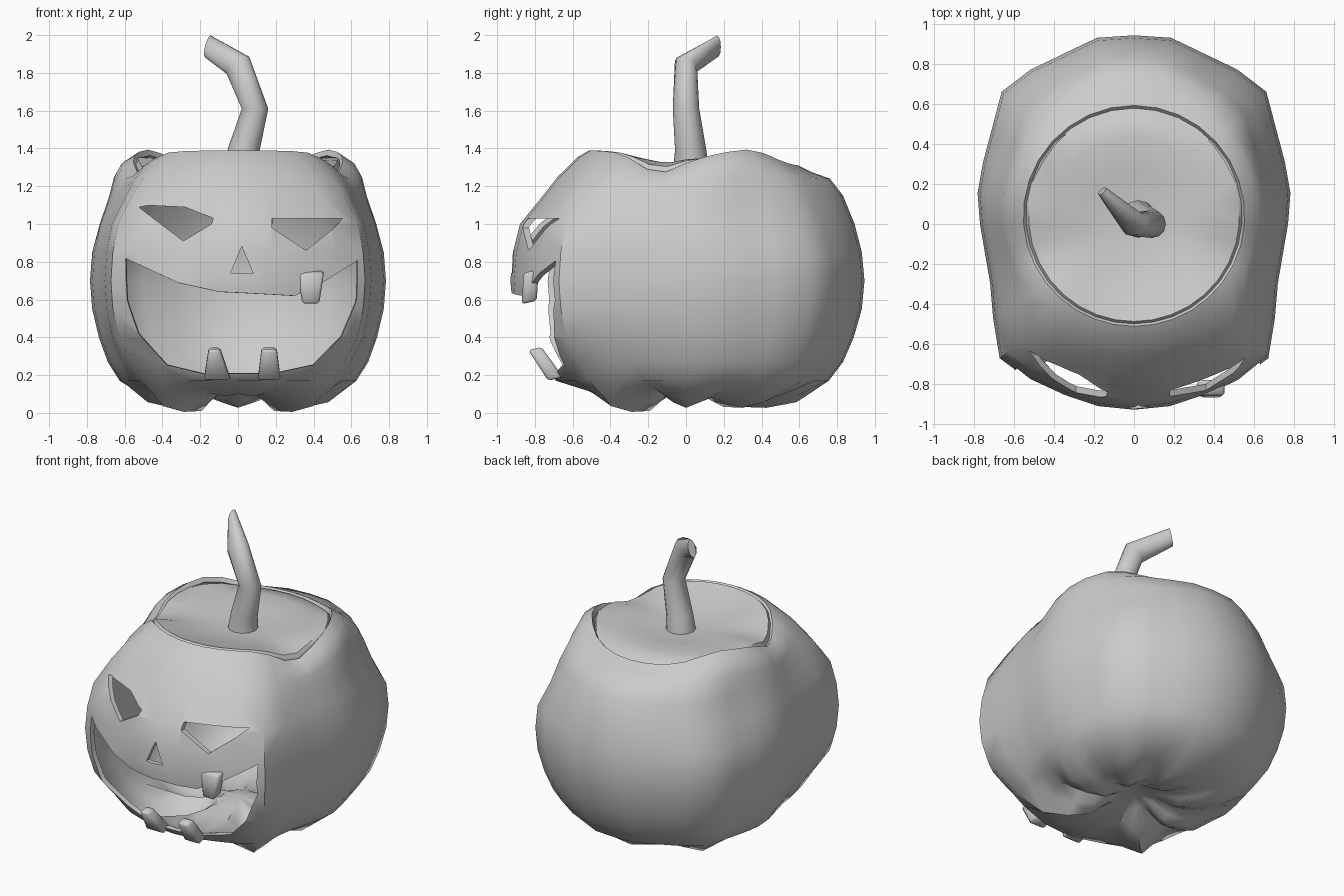
import bpy, bmesh, math
from mathutils import Vector

if "Cube" in bpy.data.objects:
    bpy.data.objects.remove(bpy.data.objects["Cube"])

SEG = 32
# half outline seen from above, front to back
OUTLINE = [(0, -.93), (.2, -.91), (.5, -.8), (.69, -.66), (.72, -.3),
           (.78, .05), (.785, .2), (.65, .71), (.17, .94), (0, .945)]
# radius factor and height, from bottom dimple to top of lid
PROFILE = [(0, .15), (.15, .12), (.3, .06), (.45, .055), (.62, .085), (.8, .17), (.88, .27),
           (.94, .4), (.985, .55), (1, .7), (.985, .85), (.945, 1.0), (.88, 1.15), (.81, 1.25),
           (.71, 1.33), (.635, 1.365), (.62, 1.35), (.605, 1.365), (.47, 1.355), (.3, 1.32),
           (.12, 1.3), (0, 1.3)]
SIDE_DIP = {12: .02, 13: .06, 14: .1, 15: .1, 16: .09, 17: .07, 18: .03}
BACK_DROP = {13: .01, 14: .055, 15: .055, 16: .055, 17: .055, 18: .02}
LOBE_RISE = {13: .02, 14: .05, 15: .06, 16: .04, 17: .02}


def new_object(name, bm):
    bmesh.ops.recalc_face_normals(bm, faces=bm.faces)
    me = bpy.data.meshes.new(name)
    bm.to_mesh(me)
    bm.free()
    ob = bpy.data.objects.new(name, me)
    bpy.context.collection.objects.link(ob)
    return ob


def loft(bm, rings):
    """Skin a list of rings; a ring of one point becomes a pole, open ends are capped."""
    vs = [[bm.verts.new(p) for p in r] for r in rings]
    for a, b in zip(vs, vs[1:]):
        n = max(len(a), len(b))
        for i in range(n):
            j = (i + 1) % n
            if len(a) == 1:
                bm.faces.new((a[0], b[i], b[j]))
            elif len(b) == 1:
                bm.faces.new((a[i], a[j], b[0]))
            else:
                bm.faces.new((a[i], a[j], b[j], b[i]))
    for end in (vs[0], vs[-1]):
        if len(end) > 2:
            bm.faces.new(end)


def outline_radius(t):
    """Radius of the outline at angle t, with t = 0 at the front and pi at the back."""
    d = Vector((math.sin(t), -math.cos(t)))
    for p, q in zip(OUTLINE, OUTLINE[1:]):
        a0, a1 = math.atan2(p[0], -p[1]), math.atan2(q[0], -q[1])
        if a0 - 1e-6 <= t <= a1 + 1e-6:
            e = Vector(q) - Vector(p)
            return (p[0] * e.y - p[1] * e.x) / (d.x * e.y - d.y * e.x)
    return .94


def pumpkin(name, scale=1.0, zscale=1.0):
    rings = []
    for k, (f, z) in enumerate(PROFILE):
        ring = []
        for i in range(SEG):
            a = 2 * math.pi * i / SEG
            t = min(a, 2 * math.pi - a)
            front, back = max(0, math.cos(t)), max(0, -math.cos(t))
            g = f * (1 - .075 * front) if (z < .35 or z > 1.1) else f
            h = z
            if 1 < k < 5:                                   # lobes underneath
                amp = .05 if t < 1.2 else .028
                h -= amp * math.cos(8 * a) * (1 - front ** 16) - .045 * front ** 16
            h -= SIDE_DIP.get(k, 0) * math.exp(-((t - 1.3) / .3) ** 2)
            h -= BACK_DROP.get(k, 0) * back
            h += LOBE_RISE.get(k, 0) * math.exp(-((t - 2.2) / .35) ** 2)
            if 13 < k < 18:
                h += .025 * front
            if 10 < k < 14:                                 # flatter rear shoulders
                g *= 1 - .05 * math.exp(-((t - 2.25) / .4) ** 2)
            r = outline_radius(t) * g
            round_lid = (.54 - .04 * math.cos(t)) * f / .62
            blend = 1 if k > 13 else .4 if k == 13 else 0   # the lid is circular
            r = (r + (round_lid - r) * blend) * scale
            ring.append((r * math.sin(a), -r * math.cos(a), .68 + (h - .68) * zscale))
        rings.append(ring if f else [(0, 0, .68 + (z - .68) * zscale)])
    bm = bmesh.new()
    loft(bm, rings)
    return new_object(name, bm)


def face_cutter(name, pts, shrink):
    """Tapered prism that cuts an opening through the front wall."""
    c = Vector((sum(p[0] for p in pts), sum(p[1] for p in pts))) / len(pts)
    rings = []
    for y, s in ((-1.1, 1.0 + (1 - shrink) * .5), (-.45, shrink)):
        rings.append([(c.x + (p[0] - c.x) * s, y, c.y + (p[1] - c.y) * s) for p in pts])
    bm = bmesh.new()
    loft(bm, rings)
    return new_object(name, bm)


def smooth(ob, deg):
    bpy.ops.object.select_all(action='DESELECT')
    ob.select_set(True)
    bpy.context.view_layer.objects.active = ob
    bpy.ops.object.shade_smooth_by_angle(angle=math.radians(deg))


# thin hollow shell with carved face
shell = pumpkin("pumpkin_shell")
cutters = [
    pumpkin("hollow_cutter", .968, .962),
    face_cutter("mouth_cutter", [(-.62, .83), (-.32, .69), (-.1, .64), (.3, .62), (.45, .69),
                                 (.66, .82), (.655, .6), (.57, .4), (.42, .24), (.2, .195),
                                 (-.2, .195), (-.4, .24), (-.55, .42), (-.61, .6)], .9),
    face_cutter("left_eye_cutter", [(-.53, 1.09), (-.48, 1.1), (-.28, 1.09), (-.13, 1.03),
                                    (-.14, 1.0), (-.29, .91)], .95),
    face_cutter("right_eye_cutter", [(.18, 1.03), (.56, 1.03), (.5, .97), (.36, .86),
                                     (.18, .98)], .95),
    face_cutter("nose_cutter", [(.02, .88), (-.04, .74), (.08, .74)], .95),
]
bpy.context.view_layer.objects.active = shell
for c in cutters:
    m = shell.modifiers.new(c.name, 'BOOLEAN')
    m.operation, m.solver, m.object = 'DIFFERENCE', 'EXACT', c
    bpy.ops.object.modifier_apply(modifier=m.name)
for c in cutters:
    bpy.data.objects.remove(c)
smooth(shell, 42)

# bent stem: centre, ring normal, radius and flattening along the path
STEM = [((.02, .025, 1.28), (0, 0, 1), .095, 1), ((.03, .025, 1.39), (.2, 0, 1), .083, 1),
        ((.09, 0, 1.61), (0, 0, 1), .07, 1), ((0, 0, 1.84), (-.6, .4, .8), .075, .85),
        ((-.16, .165, 1.94), (-.8, .6, .2), .06, .4)]
rings = []
for c, n, r, flat in STEM:
    q = Vector(n).normalized()
    u = Vector((0, 1, 0)).cross(q).normalized()
    v = q.cross(u) * flat
    rings.append([Vector(c) + r * (u * math.cos(a) + v * math.sin(a))
                  for a in (math.tau * i / 12 for i in range(12))])
bm = bmesh.new()
loft(bm, rings)
smooth(new_object("stem", bm), 60)


def tooth(name, root, tip, w0, w1, d0, d1):
    rings = []
    for (x, y, z), w, d in ((root, w0, d0), (tip, w1, d1)):
        rings.append([(x + sx * w / 2, y + sy * d / 2, z + sy * d * .12)
                      for sx, sy in ((-1, -1), (1, -1), (1, 1), (-1, 1))])
    bm = bmesh.new()
    loft(bm, rings)
    bmesh.ops.bevel(bm, geom=bm.edges[:], offset=.012, segments=1, affect='EDGES')
    smooth(new_object(name, bm), 50)


# teeth
tooth("upper_tooth", (.385, -.82, .75), (.385, -.83, .585), .14, .09, .08, .08)
tooth("lower_tooth_left", (-.11, -.69, .18), (-.125, -.80, .34), .14, .06, .08, .07)
tooth("lower_tooth_right", (.165, -.69, .18), (.165, -.80, .34), .12, .08, .08, .07)
